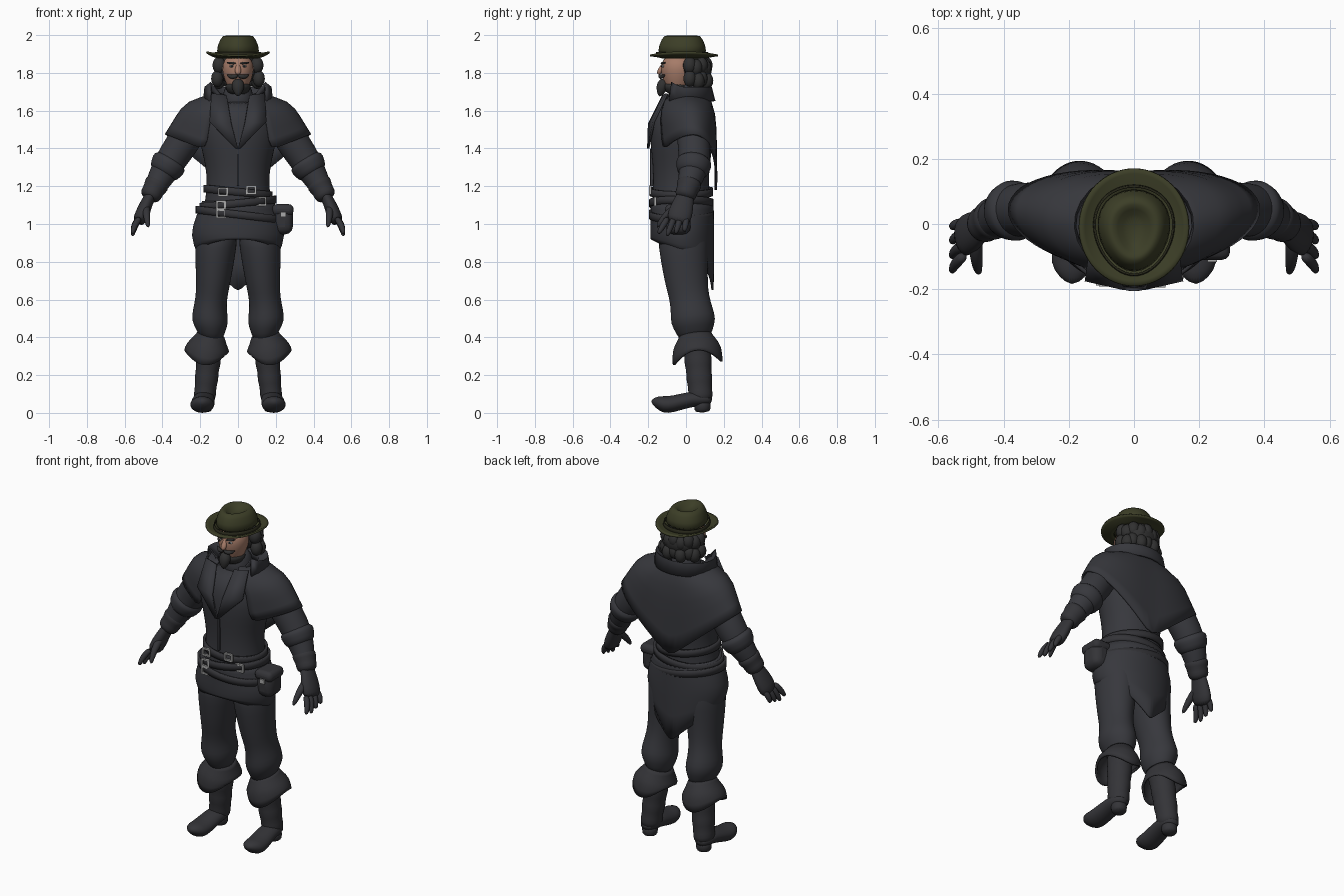
import bpy, bmesh
from math import sin, cos, pi, sqrt, copysign
from mathutils import Vector, Matrix

if "Cube" in bpy.data.objects:
    bpy.data.objects.remove(bpy.data.objects["Cube"])

SIDEWAYS, DEPTHWAYS, UPWARD = Matrix.Identity(3)


def material(name, red, green, blue):
    mat = bpy.data.materials.new(name)
    mat.use_nodes = True
    mat.diffuse_color = (red, green, blue, 1)
    shader = mat.node_tree.nodes["Principled BSDF"]
    shader.inputs["Base Color"].default_value = mat.diffuse_color
    shader.inputs["Roughness"].default_value = .8
    return mat


cloth = material("charcoal cloth", .038, .039, .046)
leather = material("dark leather", .034, .034, .039)
felt = material("olive felt", .045, .048, .02)
ribbon = material("dark olive ribbon", .02, .02, .01)
skin = material("skin", .38, .2, .14)
hair = material("dark hair", .03, .03, .03)
metal = material("silver metal", .4, .4, .4)
white = material("eye white", .5, .5, .5)


def finish(name, bm, mat, mirror=False, thickness=0, subdivide=0, bevel=0):
    """Turn a bmesh into a named, smooth shaded object with modifiers."""
    bmesh.ops.recalc_face_normals(bm, faces=bm.faces)
    mesh = bpy.data.meshes.new(name)
    bm.to_mesh(mesh)
    bm.free()
    mesh.materials.append(mat)
    obj = bpy.data.objects.new(name, mesh)
    bpy.context.collection.objects.link(obj)
    bpy.ops.object.select_all(action="DESELECT")
    obj.select_set(True)
    bpy.context.view_layer.objects.active = obj
    bpy.ops.object.shade_smooth_by_angle(angle=pi if subdivide else pi / 3)
    if mirror:
        obj.modifiers.new("Mirror", "MIRROR")
    if subdivide:
        surface = obj.modifiers.new("Subdivision", "SUBSURF")
        surface.levels = surface.render_levels = subdivide
    if thickness:
        solid = obj.modifiers.new("Solidify", "SOLIDIFY")
        solid.thickness, solid.offset = thickness, 0
    if bevel:
        rounding = obj.modifiers.new("Bevel", "BEVEL")
        rounding.width, rounding.segments = bevel, 3


def sheet(name, mat, rows, closed=False, capped=False, **options):
    """Join successive rows of points with quads."""
    bm = bmesh.new()
    rows = [[bm.verts.new(point) for point in row] for row in rows]
    for low, high in zip(rows, rows[1:]):
        for i in range(0 if closed else 1, len(low)):
            bm.faces.new((low[i - 1], low[i], high[i], high[i - 1]))
    if capped:
        bm.faces.new(rows[0])
        bm.faces.new(rows[-1])
    finish(name, bm, mat, **options)


def point_on(path, t):
    """Point at fraction t of a path whose legs count equally."""
    legs = len(path) - 1
    leg = min(int(t * legs), legs - 1)
    return Vector(path[leg]).lerp(Vector(path[leg + 1]), t * legs - leg)


def sweep(name, mat, path, widths, flat=1, extra=0, across=SIDEWAYS, hem=None, tilt=0, egg=0,
          sides=24, capped=True, **options):
    """Carry an oval along a path; hem sets the height of the first row, angle zero is the front."""
    along = (Vector(path[-1]) - Vector(path[0])).normalized()
    u = (across - along * across.dot(along)).normalized()
    v = along.cross(u)
    rows = []
    for k, width in enumerate(widths):
        centre = point_on(path, k / (len(widths) - 1))
        row = []
        for i in range(sides):
            a = 2 * pi * i / sides
            point = centre + u * width * sin(a) * (1 - egg * cos(a)) - v * (width * flat + extra) * cos(a)
            if hem and k == 0:
                point.z = hem(a)
            point.z += tilt * point.x
            row.append(point)
        rows.append(row)
    sheet(name, mat, rows, closed=True, capped=capped, subdivide=1, **options)


def solids(name, mat, items, maker=bmesh.ops.create_cube, settings=None, **options):
    """Group of boxes or balls, each given by a centre and a size."""
    bm = bmesh.new()
    for centre, size in items:
        place = Matrix.Translation(centre) @ Matrix.Diagonal((*size, 1))
        maker(bm, matrix=place, **(settings or {"size": 1}))
    finish(name, bm, mat, **options)


def balls(name, mat, items, **options):
    settings = {"u_segments": 14, "v_segments": 8, "radius": 1}
    solids(name, mat, items, bmesh.ops.create_uvsphere, settings, **options)


def oval(a, width, depth, height, square=1, back=0):
    """Point around the body; square under one fills the corners, back shifts the sides."""
    x = width * max(sin(a), 0) ** square
    return Vector((x, back * sin(a) - copysign(abs(cos(a)) ** square, cos(a)) * depth, height))


# Hat: curled brim, pinched crown with a sunken top, ribbon
sweep("hat_brim", felt, [(0, -.01, 1.9), (0, -.01, 1.88)], [.168, .14, .1], flat=1.08, sides=32,
      hem=lambda a: 1.892 + .018 * sin(a) ** 2, capped=False, thickness=.01)
sweep("hat_crown", felt, [(0, -.02, 1.88), (0, -.02, 2.01), (0, -.02, 1.965)],
      [.122, .11, .078, .05, .02], extra=.016, egg=.15)
sweep("hat_ribbon", ribbon, [(0, -.02, 1.885), (0, -.02, 1.91)], [.124, .12], extra=.016, egg=.15,
      capped=False, thickness=.006)

# Head and face
sweep("head", skin, [(0, -.05, 1.68), (0, -.035, 1.895)], [.035, .06, .08, .087, .06], flat=1.13)
sweep("nose", skin, [(0, -.12, 1.85), (0, -.147, 1.79)], [.008, .013, .019, .01], flat=.8)
balls("eyes", white, [((.033, -.122, 1.836), (.014, .007, .007))], mirror=True)
balls("pupils", hair, [((.033, -.128, 1.836), (.006, .004, .006))], mirror=True)
sweep("eyebrows", hair, [(.01, -.133, 1.85), (.06, -.108, 1.855)], [.005, .007, .004],
      across=UPWARD, mirror=True)
sweep("moustache", hair, [(0, -.14, 1.785), (.035, -.133, 1.775), (.06, -.11, 1.79)],
      [.01, .012, .01, .003], across=UPWARD, mirror=True)
sweep("jaw_beard", hair, [(0, -.05, 1.68), (0, -.045, 1.75)], [.045, .066, .075], flat=1.1)
sweep("goatee", hair, [(0, -.115, 1.77), (0, -.14, 1.675)], [.02, .036, .03, .008], flat=.9)

# Wavy hair: one mass with two rows of curls around the back
curls = [((0, .05, 1.82), (.112, .088, .085))]
for k in range(9):
    a = pi * k / 8
    x, y, wave = .1 * cos(a), .02 + .085 * sin(a), .012 * (k % 2)
    curls.append(((x, y, 1.84 - wave), (.036, .036, .045)))
    curls.append(((x * 1.1, y + wave, 1.77 - wave), (.033, .034, .044)))
balls("hair_curls", hair, curls)

# Torso, scarf and front seam
sweep("coat_body", cloth, [(0, -.03, .96), (0, -.02, 1.66)],
      [.2, .185, .17, .165, .185, .21, .2, .1], flat=.5, extra=.065)
sweep("neck_scarf", cloth, [(0, 0, 1.6), (0, 0, 1.75)], [.1, .08, .07])
solids("coat_front_seam", cloth, [((0, -.18, 1.3), (.012, .02, .2))], bevel=.004)

# Shoulder cape: level over the arms, cut short in front and pointed behind
cape = []
for k in range(13):
    a = .45 + (pi - .45) * k / 12
    drop = .15 if cos(a) > 0 else .32
    shoulder = oval(a, .275, .155, 1.655 - .06 * abs(cos(a)), square=.8, back=.02)
    hem_point = oval(a, .385, .155, 1.475 - drop * (1 - sin(a)), back=.045)
    cape.append([oval(a, .12, .11, 1.685, back=.01), shoulder, shoulder.lerp(hem_point, .5), hem_point])
sheet("shoulder_cape", cloth, cape, mirror=True, subdivide=1, thickness=.012)

# Standing collar folded outward, and pointed lapels
collar = []
for k in range(9):
    a = .95 + (pi - .95) * k / 8
    collar.append([oval(a, .125, .115, 1.64), oval(a, .12, .11, 1.69),
                   oval(a, .175, .135, 1.72 + .08 * max(cos(a), 0) ** 2), oval(a, .18, .15, 1.65)])
sheet("collar", cloth, collar, mirror=True, thickness=.012)
sheet("lapels", cloth, [[(0, -.2, 1.4), (.01, -.2, 1.4)], [(.035, -.196, 1.53), (.15, -.17, 1.54)],
                        [(.06, -.12, 1.68), (.14, -.1, 1.69)]], mirror=True, thickness=.012)

# Coat skirt: short in front, falling to a point behind
sweep("coat_skirt", cloth, [(0, -.02, .85), (0, -.02, 1.12)], [.21, .25, .22, .185], flat=.1, extra=.14,
      hem=lambda a: .84 + .08 * cos(a) if cos(a) > 0 else .64 + .2 * abs(sin(a)),
      sides=40, capped=False, thickness=.012)

# Crossing belts with square buckles, and a hip pouch
for name, z, slope in (("upper", 1.17, -.1), ("middle", 1.11, .1), ("lower", 1.05, -.12)):
    width = .22 - .35 * (z - 1.05)
    sweep(name + "_belt", leather, [(0, -.025, z - .02), (0, -.025, z + .02)], [width, width],
          flat=.1, extra=.145, tilt=slope, capped=False, thickness=.014)
frames = []
for x, z in ((-.08, 1.17), (.07, 1.18), (-.09, 1.1), (-.09, 1.055), (.125, 1.12)):
    y = -.03 - .17 * sqrt(1 - (x / .2) ** 2)
    for side in (-1, 1):
        frames.append(((x + side * .022, y, z), (.01, .012, .044)))
        frames.append(((x, y, z + side * .019), (.05, .012, .01)))
solids("buckles", metal, frames)
solids("hip_pouch", leather, [((.235, -.04, 1.02), (.11, .13, .15))], bevel=.04)
solids("pouch_flap", leather, [((.237, -.04, 1.075), (.115, .14, .06))], bevel=.025)
solids("pouch_clasp", metal, [((.24, -.112, 1.05), (.03, .01, .025))])

# Sleeves, folded cuffs and gloves
wrist = (.475, -.01, 1.13)
arm = [(.19, .03, 1.58), (.375, .05, 1.31), wrist]
sweep("sleeves", cloth, arm, [.07, .09, .085, .075, .058, .045], mirror=True)
sweep("sleeve_cuffs", cloth, [point_on(arm, .42), point_on(arm, .66)],
      [.06, .1, .09, .086, .055], mirror=True)
sweep("glove_cuffs", leather, [point_on(arm, .7), point_on(arm, 1)],
      [.05, .072, .055, .06, .045], mirror=True)
sweep("palms", leather, [point_on(arm, .85), wrist, (.53, -.045, 1)], [.045, .044, .048, .058, .066, .06],
      flat=.45, extra=.008, across=DEPTHWAYS, mirror=True)
for k, name in enumerate(("index", "middle", "ring", "little")):
    y = -.095 + k * .033
    knuckle = Vector((.52, y, 1.035))
    tip = Vector((.56, y * 1.4 - .015, .935 + .012 * abs(k - 1)))
    bend = knuckle.lerp(tip, .5) + SIDEWAYS * .01
    sweep(name + "_fingers", leather, [knuckle, bend, tip], [.017, .018, .016, .01],
          across=DEPTHWAYS, sides=10, mirror=True)
sweep("thumbs", leather, [(.485, -.03, 1.1), (.485, -.11, 1.05), (.475, -.155, .98)],
      [.022, .022, .018, .01], sides=10, mirror=True)

# Trousers with a full knee
sweep("trouser_legs", cloth, [(.138, .05, .38), (.152, .035, .52), (.13, 0, .7), (.11, -.02, 1)],
      [.055, .076, .1, .09, .083, .09, .1, .112, .11], extra=.022, mirror=True)

# Boots: creased shaft, flared cuff, upturned foot and heel
creases = [.051 + .002 * k + .008 * (k % 2) for k in range(9)]
sweep("boot_shafts", leather, [(.18, .08, .05), (.145, .055, .4)], creases, extra=.006, mirror=True)
sweep("boot_cuffs", leather, [(.168, .062, .3), (.142, .05, .415)], [.115, .115, .088, .066], extra=.013,
      hem=lambda a: .297 - .036 * cos(2 * a) - .01 * cos(a), capped=False, thickness=.012, mirror=True)
sweep("boot_feet", leather, [(.18, .14, .07), (.18, .04, .075), (.19, -.1, .04), (.19, -.185, .06)],
      [.03, .055, .058, .062, .065, .06, .015], flat=.7, mirror=True)
sweep("boot_heels", leather, [(.18, .088, 0), (.18, .085, .07)], [.043, .043, .046], mirror=True)
